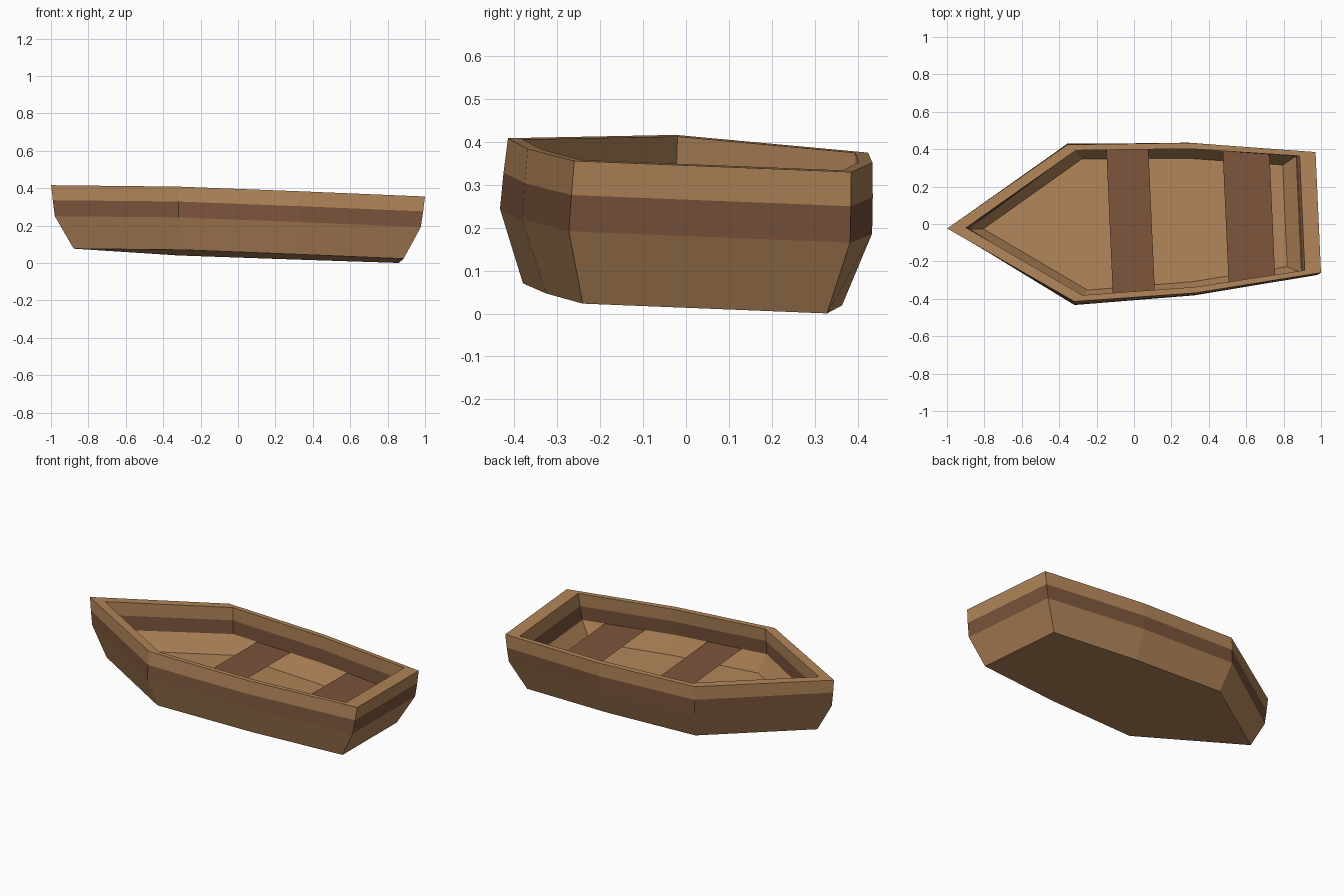
import bpy, bmesh
from mathutils import Matrix, Euler

if "Cube" in bpy.data.objects:
    bpy.data.objects.remove(bpy.data.objects["Cube"])

# The boat rests slightly tilted and turned
PLACE = Matrix.Translation((0.001, 0.006, 0.044)) @ Euler((-0.04, 0.037, 0.0435)).to_matrix().to_4x4()
MID_X = 0.30


def material(name, color):
    m = bpy.data.materials.new(name)
    m.diffuse_color = (*color, 1)
    m.use_nodes = True
    m.node_tree.nodes["Principled BSDF"].inputs["Base Color"].default_value = m.diffuse_color
    return m


LIGHT = material("light_wood", (0.445, 0.235, 0.1))
DARK = material("dark_wood", (0.2, 0.09, 0.045))


def finish(name, bm, mats):
    bmesh.ops.recalc_face_normals(bm, faces=bm.faces)
    bm.transform(PLACE)
    mesh = bpy.data.meshes.new(name)
    bm.to_mesh(mesh)
    bm.free()
    for m in mats:
        mesh.materials.append(m)
    obj = bpy.data.objects.new(name, mesh)
    bpy.context.collection.objects.link(obj)
    return obj


# Hull levels: z, bow x, shoulder x, shoulder half width, middle half width, stern x, stern half width
LEVELS = [
    (0.000, -0.881, -0.305, 0.373, 0.345, 0.873, 0.285),   # outside, bottom to rim
    (0.170, -0.988, -0.345, 0.432, 0.408, 0.957, 0.328),
    (0.255, -1.002, -0.349, 0.427, 0.406, 0.967, 0.326),
    (0.335, -1.013, -0.351, 0.420, 0.402, 0.974, 0.323),
    (0.335, -0.912, -0.307, 0.388, 0.370, 0.888, 0.306),   # inside, rim to floor
    (0.255, -0.903, -0.305, 0.394, 0.375, 0.882, 0.309),
    (0.170, -0.890, -0.300, 0.399, 0.379, 0.873, 0.311),
    (0.065, -0.810, -0.267, 0.351, 0.330, 0.805, 0.272),
]
BAND_MATERIAL = [0, 1, 0, 0, 0, 1, 0]


def outline(level):
    z, bow, sx, sw, mw, stern, tw = level
    side = [(sx, sw), (MID_X, mw), (stern, tw)]
    return ([(bow, 0, z)] + [(x, -w, z) for x, w in side]
            + [(x, w, z) for x, w in reversed(side)])


# Hull: outline rings joined outside, over the rim and down to the floor
bm = bmesh.new()
rings = [[bm.verts.new(p) for p in outline(lv)] for lv in LEVELS]
n = len(rings[0])
for a, b, mat in zip(rings, rings[1:], BAND_MATERIAL):
    for i in range(n):
        j = (i + 1) % n
        bm.faces.new((a[i], a[j], b[j], b[i])).material_index = mat
bm.faces.new(list(reversed(rings[0])))
bm.faces.new(rings[-1])
finish("hull", bm, [LIGHT, DARK])


def inner_half_width(x):
    _, _, sx, sw, mw, stern, tw = LEVELS[6]
    if x < MID_X:
        return sw + (mw - sw) * (x - sx) / (MID_X - sx)
    return mw + (tw - mw) * (x - MID_X) / (stern - MID_X)


# Seats: flat boards whose ends follow the inner wall
for name, centre, width in (("middle_seat", -0.025, 0.225), ("stern_seat", 0.609, 0.25)):
    bm = bmesh.new()
    x0, x1 = centre - width / 2, centre + width / 2
    w0, w1 = inner_half_width(x0), inner_half_width(x1)
    bm.faces.new([bm.verts.new((x, y, 0.170)) for x, y in
                  ((x0, -w0), (x1, -w1), (x1, w1), (x0, w0))])
    finish(name, bm, [DARK])
